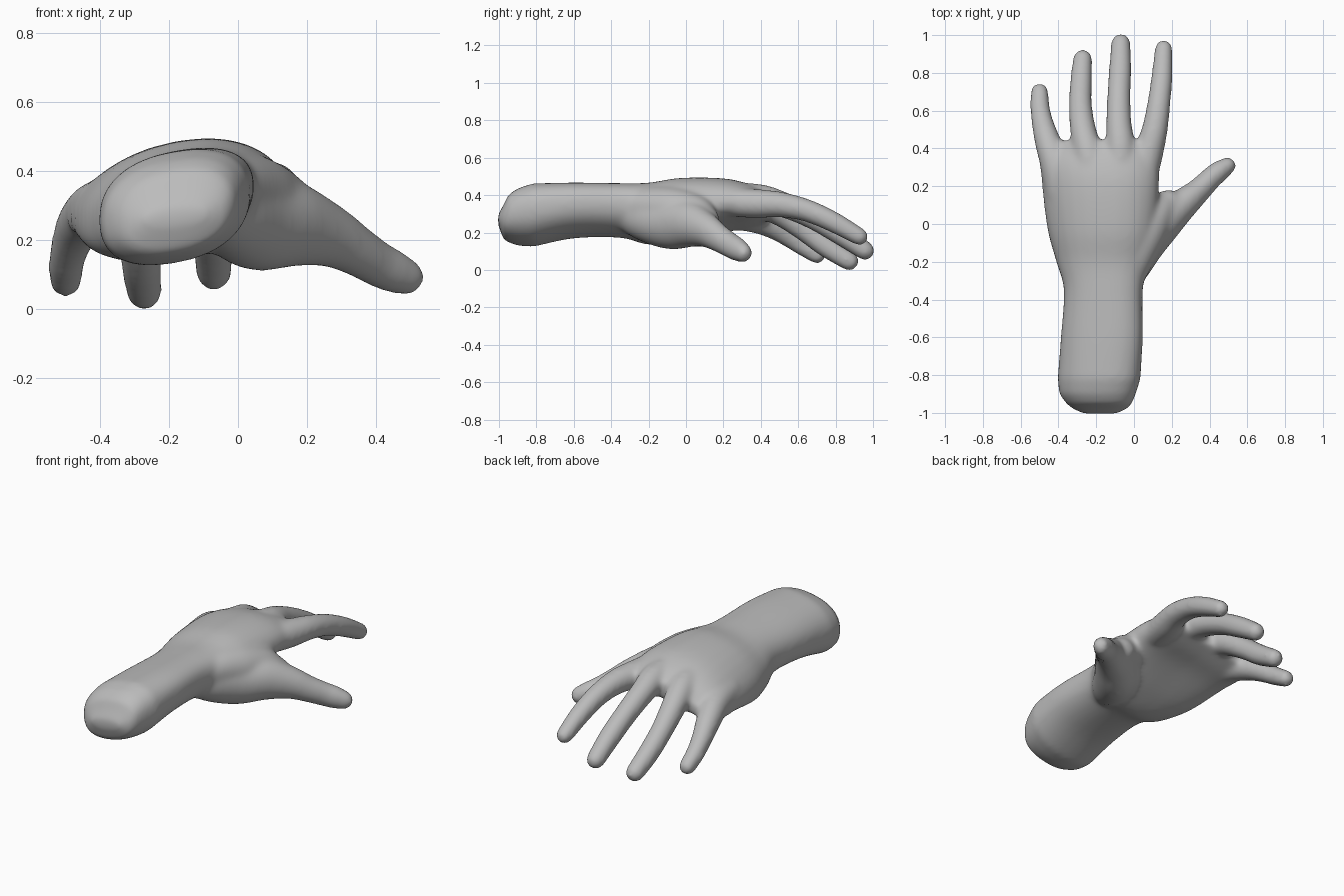
import bpy, bmesh, math
from mathutils import Vector

if "Cube" in bpy.data.objects:
    bpy.data.objects.remove(bpy.data.objects["Cube"])

SIDES = 28


def spline(rows, steps=6):
    """Smoothly interpolate rows of numbers (Catmull-Rom)."""
    pts = [Vector(r) for r in rows]
    pts = [2 * pts[0] - pts[1]] + pts + [2 * pts[-1] - pts[-2]]
    out = []
    for i in range(1, len(pts) - 2):
        a, b, c, d = pts[i - 1:i + 3]
        for s in range(steps):
            t = s / steps
            out.append(0.5 * (2 * b + (c - a) * t + (2 * a - 5 * b + 4 * c - d) * t * t
                              + (3 * b - a - 3 * c + d) * t ** 3))
    return out + [pts[-2]]


def loft(bm, rings):
    """Skin a list of rings and close both ends."""
    loops = [[bm.verts.new(p) for p in ring] for ring in rings]
    for a, b in zip(loops, loops[1:]):
        for i in range(SIDES):
            j = (i + 1) % SIDES
            bm.faces.new((a[i], a[j], b[j], b[i]))
    bm.faces.new(loops[0][::-1])
    bm.faces.new(loops[-1])


def body(bm, rows):
    """Rows: y, left x, right x, centre z, half height, roll slope, arch."""
    rings = []
    for y, x0, x1, zc, rz, k, arch in rows:
        xc, rx, ring = (x0 + x1) / 2, (x1 - x0) / 2, []
        for i in range(SIDES):
            t = 2 * math.pi * i / SIDES
            c, s = math.cos(t), math.sin(t)
            u = math.copysign(abs(c) ** 0.85, c)
            v = math.copysign(abs(s) ** 0.85, s)
            ring.append((xc + rx * u, y, zc + rz * v + k * rx * u - arch * u * u))
        rings.append(ring)
    loft(bm, rings)


def digit(bm, rows, tall=1.0, grow=1.0):
    """Rows: x, y, z, radius along the digit; the tip is rounded."""
    path = spline([(x, y, z, r * grow) for x, y, z, r in rows])
    tip, way = path[-1], (path[-1] - path[-2]).to_3d().normalized()
    for a in (20, 40, 58, 74, 85):
        a = math.radians(a)
        p = tip.to_3d() + way * tip[3] * math.sin(a)
        path.append(Vector((*p, tip[3] * math.cos(a))))
    rings = []
    for i, p in enumerate(path):
        t = (path[min(i + 1, len(path) - 1)] - path[max(i - 1, 0)]).to_3d().normalized()
        side = t.cross(Vector((0, 0, 1))).normalized()
        up = side.cross(t)
        rings.append([p.to_3d() + p[3] * (side * math.cos(a) + up * math.sin(a) * tall)
                      for a in (2 * math.pi * n / SIDES for n in range(SIDES))])
    loft(bm, rings)


bm = bmesh.new()

# Forearm stump, wrist and palm
body(bm, [
    (-1.005, -.27, -.09, .268, .025, .1, 0),
    (-.975, -.33, -.03, .255, .09, .15, 0),
    (-.95, -.36, -.01, .275, .122, .17, 0),
    (-.90, -.396, .01, .283, .147, .17, 0)] + [tuple(r) for r in spline([
        (-.82, -.405, .035, .293, .163, .17, 0),
        (-.60, -.388, .047, .318, .142, .17, 0),
        (-.35, -.372, .047, .318, .14, .16, 0),
        (-.20, -.412, .08, .302, .158, .16, .01),
        (-.03, -.458, .12, .327, .158, .17, .035),
        (.20, -.487, .133, .36, .122, .17, .05),
        (.34, -.49, .128, .355, .095, .17, .05),
        (.44, -.41, .10, .345, .055, .18, .035)])])

# Four fingers, index to little
G = 1.12
digit(bm, [(.05, .25, .36, .068), (.078, .38, .354, .07), (.11, .5, .35, .062),
           (.132, .64, .32, .055), (.148, .78, .26, .051), (.157, .928, .178, .043)], grow=G)
digit(bm, [(-.07, .25, .39, .067), (-.07, .40, .38, .07), (-.08, .53, .345, .061),
           (-.08, .68, .278, .056), (-.073, .82, .195, .054), (-.07, .957, .103, .047)], grow=G)
digit(bm, [(-.21, .22, .38, .067), (-.24, .37, .36, .07), (-.27, .5, .305, .062),
           (-.283, .63, .215, .055), (-.28, .75, .125, .053), (-.272, .873, .047, .047)], grow=G)
digit(bm, [(-.39, .15, .30, .067), (-.42, .32, .285, .07), (-.458, .44, .245, .062),
           (-.485, .54, .185, .052), (-.498, .62, .13, .047), (-.5, .70, .08, .043)], grow=G)

# Thumb with its mound, rooted inside the wrist
digit(bm, [(-.09, -.38, .31, .06), (-.03, -.24, .28, .105), (.05, -.09, .25, .123),
           (.15, .015, .245, .112), (.262, .108, .212, .083), (.34, .175, .17, .067),
           (.405, .24, .13, .06), (.45, .278, .108, .057), (.494, .308, .09, .047)], tall=1.13)
# Web of skin between thumb and index finger
digit(bm, [(-.05, -.32, .345, .085), (0, -.18, .34, .107), (.05, -.06, .322, .12),
           (.115, .05, .298, .105), (.18, .105, .262, .078)])

bmesh.ops.recalc_face_normals(bm, faces=bm.faces)
mesh = bpy.data.meshes.new("hand")
bm.to_mesh(mesh)
bm.free()
hand = bpy.data.objects.new("hand", mesh)
bpy.context.collection.objects.link(hand)

# Fuse everything into one skin, then soften the webs
remesh = hand.modifiers.new("fuse", 'REMESH')
remesh.mode = 'VOXEL'
remesh.voxel_size = 0.011
remesh.use_smooth_shade = True
soften = hand.modifiers.new("soften", 'SMOOTH')
soften.factor = 0.5
soften.iterations = 28

bpy.context.view_layer.objects.active = hand
hand.select_set(True)
for name in ("fuse", "soften"):
    bpy.ops.object.modifier_apply(modifier=name)

skin = bpy.data.materials.new("plain grey")
skin.diffuse_color = (0.5, 0.5, 0.5, 1)
skin.use_nodes = True
skin.node_tree.nodes["Principled BSDF"].inputs["Base Color"].default_value = skin.diffuse_color
hand.data.materials.clear()
hand.data.materials.append(skin)
bpy.ops.object.shade_smooth()
